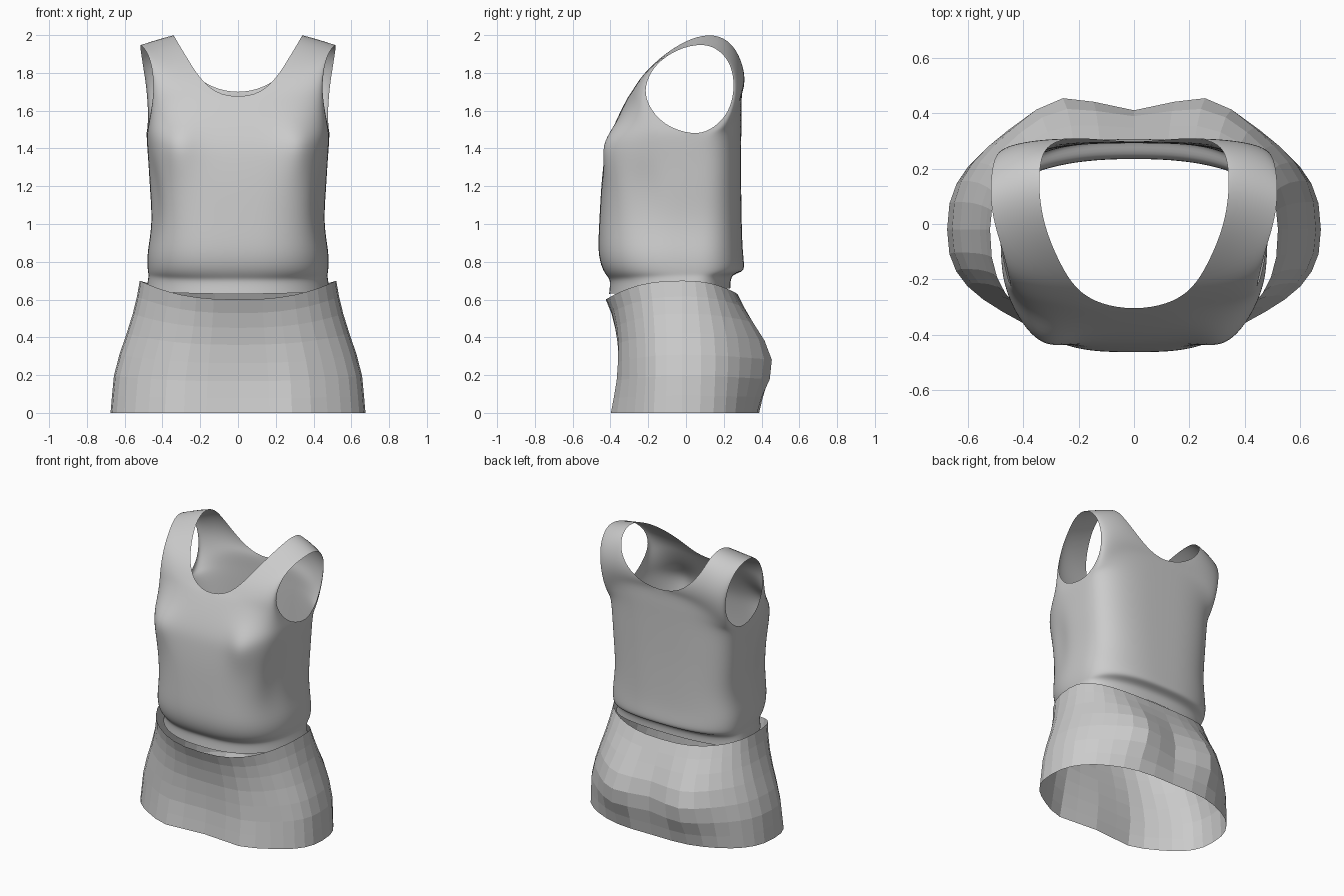
import bpy, bmesh
from math import sin, cos, pi, exp

cube = bpy.data.objects.get("Cube")
if cube:
    bpy.data.objects.remove(cube)

# One plain cloth colour
cloth = bpy.data.materials.new("grey cloth")
cloth.use_nodes = True
grey = (0.6, 0.6, 0.6, 1)
cloth.diffuse_color = grey
cloth.node_tree.nodes["Principled BSDF"].inputs["Base Color"].default_value = grey


def arc(inner, outer, p, n):
    """Rounded section from a centre point to a side point; p = 1 is straight."""
    pts = []
    for i in range(n + 1):
        a = pi / 2 * i / n
        s, c = max(sin(a), 0) ** (2 / p), max(cos(a), 0) ** (2 / p)
        x = inner[0] + (outer[0] - inner[0]) * s
        y = outer[1] + (inner[1] - outer[1]) * c
        z = inner[2] + (outer[2] - inner[2]) * sin(a) ** 2
        pts.append([x, y, z])
    return pts


def half_shell(name, rows, levels):
    """Join rows into a sheet and mirror it across x."""
    bm = bmesh.new()
    grid = [[bm.verts.new(p) for p in row] for row in rows]
    for r, q in zip(grid, grid[1:]):
        for i in range(len(r) - 1):
            bm.faces.new((r[i], r[i + 1], q[i + 1], q[i]))
    bmesh.ops.remove_doubles(bm, verts=bm.verts, dist=0.0005)
    bmesh.ops.recalc_face_normals(bm, faces=bm.faces)
    # Turn the sheet outwards
    probe = max(bm.faces, key=lambda f: f.calc_center_median().x)
    if probe.normal.x < 0:
        bmesh.ops.reverse_faces(bm, faces=bm.faces)
    mesh = bpy.data.meshes.new(name)
    bm.to_mesh(mesh)
    bm.free()
    mesh.materials.append(cloth)
    ob = bpy.data.objects.new(name, mesh)
    bpy.context.collection.objects.link(ob)
    mirror = ob.modifiers.new("mirror", "MIRROR")
    mirror.merge_threshold = 0.001
    if levels:
        mesh.shade_smooth()
        sub = ob.modifiers.new("smooth", "SUBSURF")
        sub.levels = sub.render_levels = levels
    return ob


# Tank top body: front z, back z, half width, front y, back y, front and back roundness
body = [
    (0.63, 0.66, 0.488, -0.408, 0.235, 2.4, 2.3),
    (0.70, 0.73, 0.475, -0.40, 0.235, 2.5, 2.4),
    (0.72, 0.745, 0.474, -0.415, 0.295, 2.7, 2.5),
    (0.76, 0.765, 0.48, -0.445, 0.312, 2.8, 2.6),
    (0.85, 0.85, 0.482, -0.468, 0.3, 2.9, 2.7),
    (1.0, 1.0, 0.452, -0.46, 0.295, 3.1, 2.9),
    (1.2, 1.2, 0.468, -0.45, 0.292, 3.3, 3.0),
    (1.34, 1.34, 0.475, -0.435, 0.292, 3.5, 3.1),
    (1.43, 1.51, 0.487, -0.42, 0.293, 3.6, 3.1),
]
# Straps: neckline point, armhole point, roundness, front to back
straps = [
    ((0, -0.37, 1.55), (0.475, -0.12, 1.52), 3.0),
    ((0, -0.31, 1.67), (0.452, -0.21, 1.64), 2.6),
    ((0.12, -0.292, 1.69), (0.445, -0.22, 1.73), 2.0),
    ((0.21, -0.24, 1.78), (0.455, -0.175, 1.83), 1.6),
    ((0.27, -0.14, 1.88), (0.475, -0.09, 1.90), 1.3),
    ((0.325, -0.01, 1.97), (0.505, 0.0, 1.94), 1.1),
    ((0.345, 0.12, 2.01), (0.52, 0.10, 1.955), 1.1),
    ((0.34, 0.22, 1.98), (0.515, 0.18, 1.92), 1.2),
    ((0.32, 0.28, 1.90), (0.505, 0.235, 1.85), 1.5),
    ((0.25, 0.312, 1.80), (0.49, 0.255, 1.76), 1.9),
    ((0.14, 0.308, 1.72), (0.48, 0.25, 1.67), 2.3),
    ((0, 0.293, 1.69), (0.475, 0.215, 1.57), 2.8),
    ((0, 0.295, 1.60), (0.48, 0.13, 1.495), 3.0),
]
N = 14
SEAM = 0.04
front, back = [], []
for zf, zb, w, yf, yb, pf, pb in body:
    side = (w, SEAM, (zf + zb) / 2)
    front.append(arc((0, yf, zf), side, pf, N))
    back.append(arc((0, yb, zb), side, pb, N))
over = [arc(a, b, p, N) for a, b, p in straps]
sheet = front + over + back[::-1]
for row in sheet:
    for p in row:
        x, y, z = p
        if y < -0.1:
            # Bust points and the hollow beneath them at the sides
            p[1] -= 0.055 * exp(-((x - 0.33) / 0.1) ** 2 - ((z - 1.41) / 0.1) ** 2)
            p[0] -= 0.03 * exp(-((y + 0.22) / 0.1) ** 2 - ((z - 1.15) / 0.15) ** 2)
half_shell("tank_top", sheet, 2)

# Skirt: height fraction, half width, front y, back y, seat fullness
skirt = [
    (0, 0.675, -0.375, 0.385, 0.15), (0.13, 0.667, -0.365, 0.395, 0.35),
    (0.28, 0.657, -0.355, 0.405, 0.8), (0.44, 0.628, -0.355, 0.405, 0.95),
    (0.60, 0.59, -0.36, 0.385, 0.7), (0.75, 0.557, -0.375, 0.345, 0.4),
    (0.88, 0.535, -0.395, 0.31, 0.1), (1, 0.52, -0.425, 0.272, 0),
]
M = 9
rings = []
for f, w, yf, yb, seat in skirt:
    side = (w, -0.02, 0.70 * f)
    fr = arc((0, yf, 0.6 * f), side, 2.5, M)
    bk = arc((0, yb, 0.63 * f), side, 2.4, M)
    for p in fr:
        # Thigh fullness at the front
        p[1] -= 0.04 * (1 - f) * exp(-((p[0] - 0.3) / 0.15) ** 2)
    for p in bk:
        # Rounded seat either side of a centre crease
        p[1] += 0.075 * seat * exp(-((p[0] - 0.27) / 0.17) ** 2)
    rings.append(fr + bk[-2::-1])
half_shell("skirt", rings, 0)
